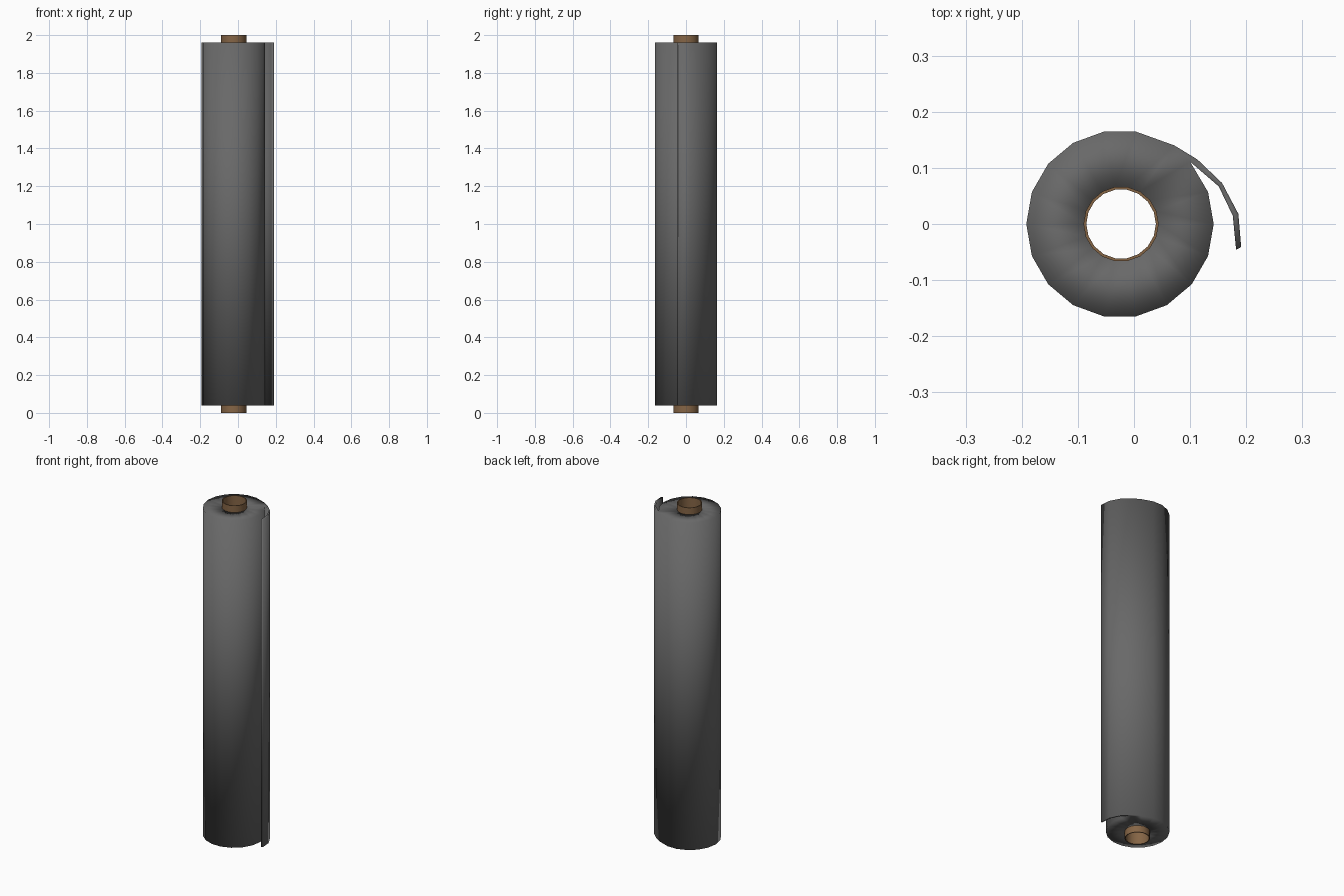
import bpy, bmesh, math

if "Cube" in bpy.data.objects:
    bpy.data.objects.remove(bpy.data.objects["Cube"])

CX, N = -0.025, 18


def material(name, rgb):
    m = bpy.data.materials.new(name)
    m.diffuse_color = (*rgb, 1)
    m.use_nodes = True
    m.node_tree.nodes["Principled BSDF"].inputs["Base Color"].default_value = m.diffuse_color
    return m


def ring(r, cx=CX):
    return [(cx + r * math.cos(2 * math.pi * k / N), r * math.sin(2 * math.pi * k / N)) for k in range(N)]


def extrude_section(name, points, faces, z0, z1, mat):
    """Extrude a flat cross-section (points, faces) from z0 to z1."""
    bm = bmesh.new()
    vs = [bm.verts.new((x, y, z0)) for x, y in points]
    fs = [bm.faces.new([vs[i] for i in f]) for f in faces]
    res = bmesh.ops.extrude_face_region(bm, geom=fs, use_keep_orig=True)
    top = [g for g in res["geom"] if isinstance(g, bmesh.types.BMVert)]
    bmesh.ops.translate(bm, verts=top, vec=(0, 0, z1 - z0))
    bmesh.ops.recalc_face_normals(bm, faces=bm.faces)
    me = bpy.data.meshes.new(name)
    bm.to_mesh(me)
    bm.free()
    me.materials.append(mat)
    ob = bpy.data.objects.new(name, me)
    bpy.context.collection.objects.link(ob)
    return ob


grey = material("dark grey sheet", (0.14, 0.14, 0.14))
brown = material("brown card", (0.235, 0.13, 0.06))

annulus = [(k, (k + 1) % N, N + (k + 1) % N, N + k) for k in range(N)]

# rolled sheet: a thick ring whose outer layer peels off as a loose flap
outer = ring(0.167)
outer[2], outer[3] = (0.100, 0.111), (0.072, 0.140)
flap_out = [(0.113, 0.115), (0.157, 0.073), (0.186, 0.018), (0.191, -0.041)]
flap_in = [(0.151, 0.067), (0.176, 0.015), (0.182, -0.046)]
o, i = 2 * N, 2 * N + 4
inner_ids = [2, i, i + 1, i + 2]
flap = [(3, 2, o)] + [(o + k, inner_ids[k], inner_ids[k + 1], o + k + 1) for k in range(3)]
roll = extrude_section("rolled_sheet", outer + ring(0.066, -0.023) + flap_out + flap_in,
                       annulus + flap, 0.04, 1.96, grey)
roll.data.shade_smooth()

# hollow card tube running through the roll
core = extrude_section("core_tube", ring(0.067, -0.023) + ring(0.062, -0.023), annulus, 0, 2, brown)
bpy.context.view_layer.objects.active = core
core.select_set(True)
bpy.ops.object.shade_smooth_by_angle(angle=math.radians(40))
